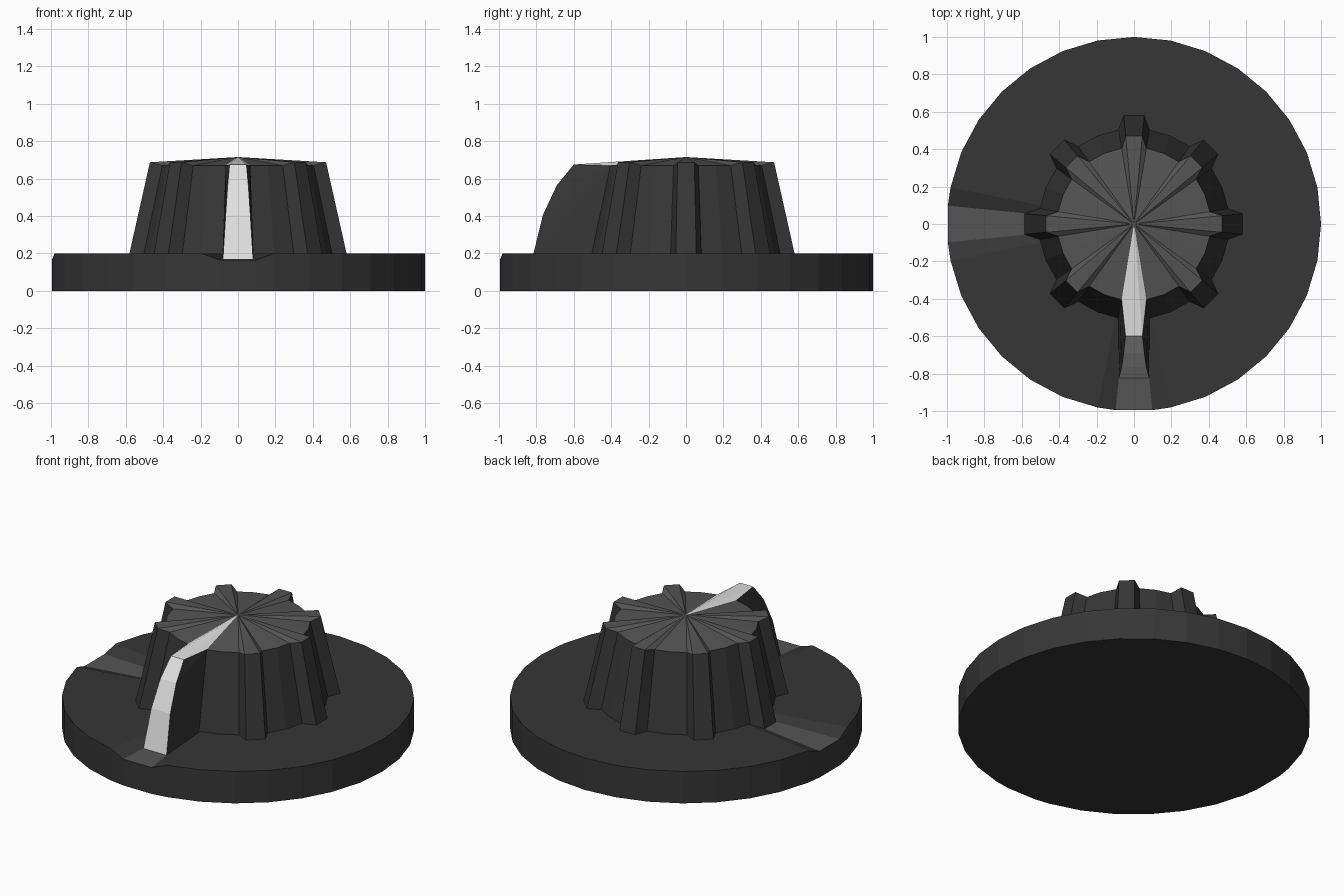
import bpy, bmesh
from math import sin, cos, radians, pi

if "Cube" in bpy.data.objects:
    bpy.data.objects.remove(bpy.data.objects["Cube"])


def material(name, value):
    m = bpy.data.materials.new(name)
    m.diffuse_color = (value, value, value, 1)
    m.use_nodes = True
    m.node_tree.nodes["Principled BSDF"].inputs["Base Color"].default_value = m.diffuse_color
    return m


DARK, GREY, WHITE = 0, 1, 2
MATS = [material("dark plastic", 0.037), material("mid grey", 0.09), material("white marker", 0.75)]


def polar(deg, r, z):
    return (r * cos(radians(deg)), r * sin(radians(deg)), z)


def face(bm, verts, mat=DARK):
    f = bm.faces.new(verts)
    f.material_index = mat


def finish(bm, name):
    bmesh.ops.recalc_face_normals(bm, faces=bm.faces)
    me = bpy.data.meshes.new(name)
    bm.to_mesh(me)
    bm.free()
    for m in MATS:
        me.materials.append(m)
    ob = bpy.data.objects.new(name, me)
    bpy.context.collection.objects.link(ob)


# Base disc: 32 sides, with shallow grooves towards the front and the left
bm = bmesh.new()
rim = []                                   # (angle, top height)
for i in range(32):
    a = i * 11.25
    if a in (180, 270):
        rim += [(a - 5.625, 0.165), (a + 5.625, 0.165)]
    else:
        rim.append((a, 0.2))
low = [bm.verts.new(polar(a, 1, 0)) for a, z in rim]
high = [bm.verts.new(polar(a, 1, z)) for a, z in rim]
centre = bm.verts.new((0, 0, 0.2))
n = len(rim)
for i in range(n):
    j = (i + 1) % n
    face(bm, [low[i], low[j], high[j], high[i]])
    floor = rim[i][1] < 0.19 and rim[j][1] < 0.19
    face(bm, [centre, high[i], high[j]], GREY if floor else DARK)
face(bm, low[::-1])
finish(bm, "base_disc")

# Ribbed knob with a long pointer at the front
bm = bmesh.new()
apex = bm.verts.new((0, 0, 0.715))
BODY = [(0.41, 0.67), (0.518, 0.16)]       # radius, height
RIB = [(0.473, 0.687), (0.592, 0.16)]
# pointer ridge: half width, distance forward, height
POINTER = [(0.045, 0.60, 0.675), (0.055, 0.69, 0.565), (0.066, 0.765, 0.405), (0.081, 0.825, 0.16)]


def column(deg, profile):
    return [bm.verts.new(polar(deg, r, z)) for r, z in profile]


def side(a, b, mat=DARK):
    """Wall between two columns, plus its wedge of the top."""
    if len(a) == len(b):
        for k in range(len(a) - 1):
            face(bm, [a[k], a[k + 1], b[k + 1], b[k]], mat)
    else:                                  # pointer cheek
        body, ridge = (a, b) if len(a) < len(b) else (b, a)
        for k in range(len(ridge) - 1):
            face(bm, [body[0], ridge[k], ridge[k + 1]])
        face(bm, [body[0], ridge[-1], body[-1]])


cols = []                                  # (column, belongs to the pointer)
for i in range(8):
    a = 270 + i * 45
    front = i == 0
    cols.append((column(a - 9.3, BODY), front))
    for s in (-1, 1):
        if front:
            cols.append(([bm.verts.new((s * w, -y, z)) for w, y, z in POINTER], True))
        else:
            cols.append((column(a + s * 5.4, RIB), False))
    cols.append((column(a + 9.3, BODY), front))
    cols.append((column(a + 22.5, BODY), False))
for i, (a, pa) in enumerate(cols):
    b, pb = cols[(i + 1) % len(cols)]
    side(a, b, WHITE if len(a) == len(b) == 4 else DARK)
    face(bm, [apex, a[0], b[0]], WHITE if pa and pb else GREY)
finish(bm, "ribbed_knob")
